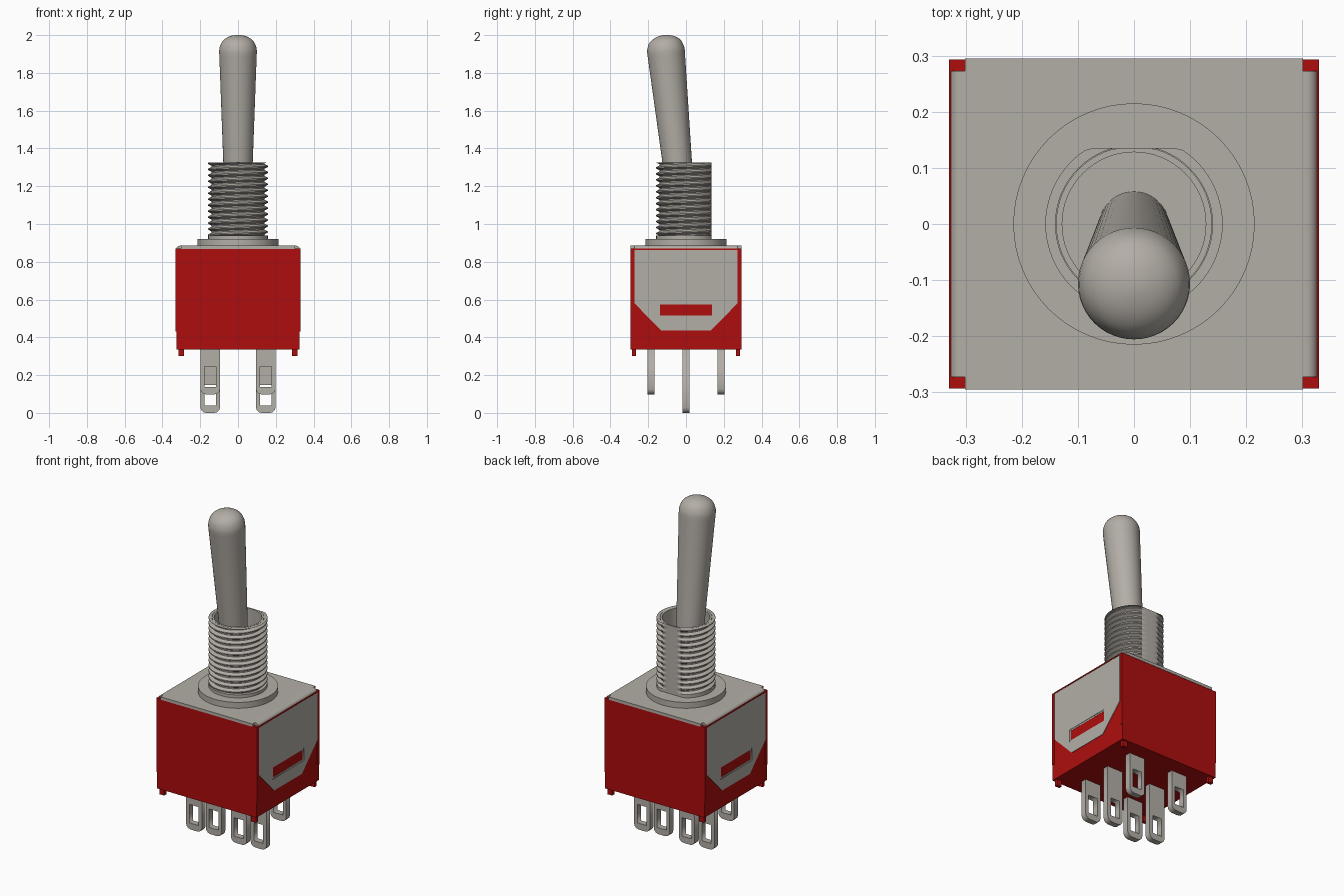
import bpy, bmesh, math
from mathutils import Matrix

cube = bpy.data.objects.get("Cube")
if cube:
    bpy.data.objects.remove(cube, do_unlink=True)


def material(name, rgb):
    m = bpy.data.materials.new(name)
    m.use_nodes = True
    m.diffuse_color = (*rgb, 1)
    m.node_tree.nodes["Principled BSDF"].inputs["Base Color"].default_value = (*rgb, 1)
    return m


METAL = material("warm grey metal", (0.45, 0.42, 0.38))
RED = material("red plastic", (0.42, 0.004, 0.004))
FLAT_Y = 0.135  # flat cut along the back of the bushing


def finish(name, bm, mat, angle=None):
    mesh = bpy.data.meshes.new(name)
    bm.to_mesh(mesh)
    bm.free()
    mesh.materials.append(mat)
    obj = bpy.data.objects.new(name, mesh)
    bpy.context.collection.objects.link(obj)
    if angle:
        bpy.ops.object.select_all(action="DESELECT")
        obj.select_set(True)
        bpy.context.view_layer.objects.active = obj
        bpy.ops.object.shade_smooth_by_angle(angle=math.radians(angle))
    return obj


def box(name, mat, x, y, z):
    bm = bmesh.new()
    bmesh.ops.create_cube(bm, size=1)
    for v in bm.verts:
        v.co = [lo + (c + 0.5) * (hi - lo) for c, (lo, hi) in zip(v.co, (x, y, z))]
    return finish(name, bm, mat)


def lathe(name, mat, profile, segments=64, cut=None, angle=30):
    bm = bmesh.new()
    verts = [bm.verts.new((r, 0, z)) for r, z in profile]
    edges = [bm.edges.new(pair) for pair in zip(verts, verts[1:])]
    bmesh.ops.spin(bm, geom=verts + edges, cent=(0, 0, 0), axis=(0, 0, 1),
                   angle=math.tau, steps=segments)
    if cut:
        for v in bm.verts:
            v.co.y = min(v.co.y, cut)
    bmesh.ops.remove_doubles(bm, verts=bm.verts, dist=1e-5)
    bmesh.ops.recalc_face_normals(bm, faces=bm.faces)
    return finish(name, bm, mat, angle)


def rect(w, z0, z1):
    return [(-w, z0), (w, z0), (w, z1), (-w, z1)]


def plate(name, mat, loops, thickness, matrix):
    """Flat sheet from an outline plus holes, centred on its local plane."""
    curve = bpy.data.curves.new(name, "CURVE")
    curve.dimensions, curve.fill_mode = "2D", "BOTH"
    curve.extrude = thickness / 2
    for pts in loops:
        s = curve.splines.new("POLY")
        s.points.add(len(pts) - 1)
        for p, (a, b) in zip(s.points, pts):
            p.co = (a, b, 0, 1)
        s.use_cyclic_u = True
    temp = bpy.data.objects.new(name + "_outline", curve)
    bpy.context.collection.objects.link(temp)
    dg = bpy.context.evaluated_depsgraph_get()
    mesh = bpy.data.meshes.new_from_object(temp.evaluated_get(dg))
    bpy.data.objects.remove(temp, do_unlink=True)
    bm = bmesh.new()
    bm.from_mesh(mesh)
    bpy.data.meshes.remove(mesh)
    bmesh.ops.remove_doubles(bm, verts=bm.verts, dist=1e-5)
    bmesh.ops.transform(bm, matrix=matrix, verts=bm.verts)
    bmesh.ops.recalc_face_normals(bm, faces=bm.faces)
    return finish(name, bm, mat)


# Plastic housing
box("housing", RED, (-0.326, 0.326), (-0.293, 0.293), (0.335, 0.87))

# Corner ribs, feet and side panels
SIDE = Matrix(((0, 0, 1, 0), (1, 0, 0, 0), (0, 1, 0, 0), (0, 0, 0, 1)))
panel = [(-0.13, 0.435), (0.13, 0.435), (0.273, 0.58),
         (0.273, 0.862), (-0.273, 0.862), (-0.273, 0.58)]
for sx, side in ((1, "left"), (-1, "right")):
    for sy, end in ((-1, "front"), (1, "back")):
        box(f"{end}_{side}_rib", RED, sorted((sx * 0.31, sx * 0.33)),
            sorted((sy * 0.275, sy * 0.293)), (0.43, 0.87))
        box(f"{end}_{side}_foot", RED, sorted((sx * 0.285, sx * 0.316)),
            sorted((sy * 0.265, sy * 0.285)), (0.3, 0.34))
    box(f"{side}_top_rail", RED, sorted((sx * 0.32, sx * 0.33)),
        (-0.275, 0.275), (0.863, 0.87))
    plate(f"{side}_panel", METAL, [panel, rect(0.146, 0.507, 0.583)], 0.01,
          Matrix.Translation((sx * 0.3242, 0, 0)) @ SIDE)
    plate(f"{side}_slot_bezel", METAL,
          [rect(0.15, 0.503, 0.587), rect(0.137, 0.516, 0.574)], 0.006,
          Matrix.Translation((sx * 0.324, 0, 0)) @ SIDE)

# Top cover with rounded side lips
box("cover", METAL, (-0.301, 0.301), (-0.295, 0.295), (0.868, 0.885))
bm = bmesh.new()
arc = [(0.307 + 0.02 * math.sin(a), 0.865 + 0.02 * math.cos(a))
       for a in (i * math.pi / 16 for i in range(9))]
outline = [(x, z) for x, z in arc] + [(-x, z) for x, z in reversed(arc)]
face = bm.faces.new([bm.verts.new((x, -0.273, z)) for x, z in outline])
ext = bmesh.ops.extrude_face_region(bm, geom=[face])
for v in ext["geom"]:
    if isinstance(v, bmesh.types.BMVert):
        v.co.y = 0.273
bmesh.ops.recalc_face_normals(bm, faces=bm.faces)
finish("cover_lips", bm, METAL, 30)

# Solder terminals, the middle pair hanging lower
UPRIGHT = Matrix.Rotation(math.pi / 2, 4, "X")
for x in (-0.147, 0.147):
    for y, low in ((-0.185, 0.098), (0, 0.0), (0.185, 0.098)):
        tip = [(sx * (0.022 + 0.03 * math.sin(a)), low + 0.03 * (1 - math.cos(a)))
               for sx, steps in ((-1, (3, 2, 1, 0)), (1, (0, 1, 2, 3)))
               for a in (i * math.pi / 6 for i in steps)]
        plate("terminal", METAL,
              [tip + [(0.052, 0.345), (-0.052, 0.345)],
               rect(0.03, low + 0.038, low + 0.147)],
              0.035, Matrix.Translation((x, y, 0)) @ UPRIGHT)

# Washer and hollow bushing core
lathe("washer", METAL, [(0, 0.88), (0.215, 0.88), (0.215, 0.92), (0, 0.92)])
lathe("bushing", METAL,
      [(0, 0.922), (0.128, 0.922), (0.128, 1.325), (0.139, 1.325), (0.139, 0.938),
       (0.158, 0.938), (0.158, 0.915)], cut=FLAT_Y)

# Helical thread, clipped level at both ends and flat at the back
PITCH, Z0, Z1, SEG, TURNS = 0.0316, 0.937, 1.325, 64, 13
ridge = [(0, 0.14), (0.3, 0.158), (0.5, 0.158), (0.8, 0.14)]
bm = bmesh.new()
rows = []
for turn in range(-1, TURNS):
    for phase, r in ridge:
        row = []
        for j in range(SEG + 1):
            t = j / SEG
            a = t * math.tau - math.pi / 2
            z = Z0 + (turn + phase + t) * PITCH
            row.append(bm.verts.new((r * math.cos(a), min(r * math.sin(a), FLAT_Y),
                                     min(max(z, Z0), Z1))))
        rows.append(row)
for low, high in zip(rows, rows[1:]):
    for j in range(SEG):
        bm.faces.new((low[j], low[j + 1], high[j + 1], high[j]))
bmesh.ops.remove_doubles(bm, verts=bm.verts, dist=1e-5)
bmesh.ops.dissolve_degenerate(bm, edges=bm.edges, dist=1e-5)
finish("bushing_thread", bm, METAL, 25)

# Tilted toggle lever with a domed tip
dome = [(0.094 * math.cos(a), 1.072 + 0.064 * math.sin(a))
        for a in (i * math.pi / 16 for i in range(1, 8))]
lever = lathe("lever", METAL,
              [(0, 0), (0.061, 0), (0.099, 1.03), (0.1, 1.05), (0.098, 1.068)]
              + dome + [(0, 1.137)], segments=48, angle=40)
lever.location = (0, 0, 0.87)
lever.rotation_euler = (math.radians(5.8), 0, 0)
